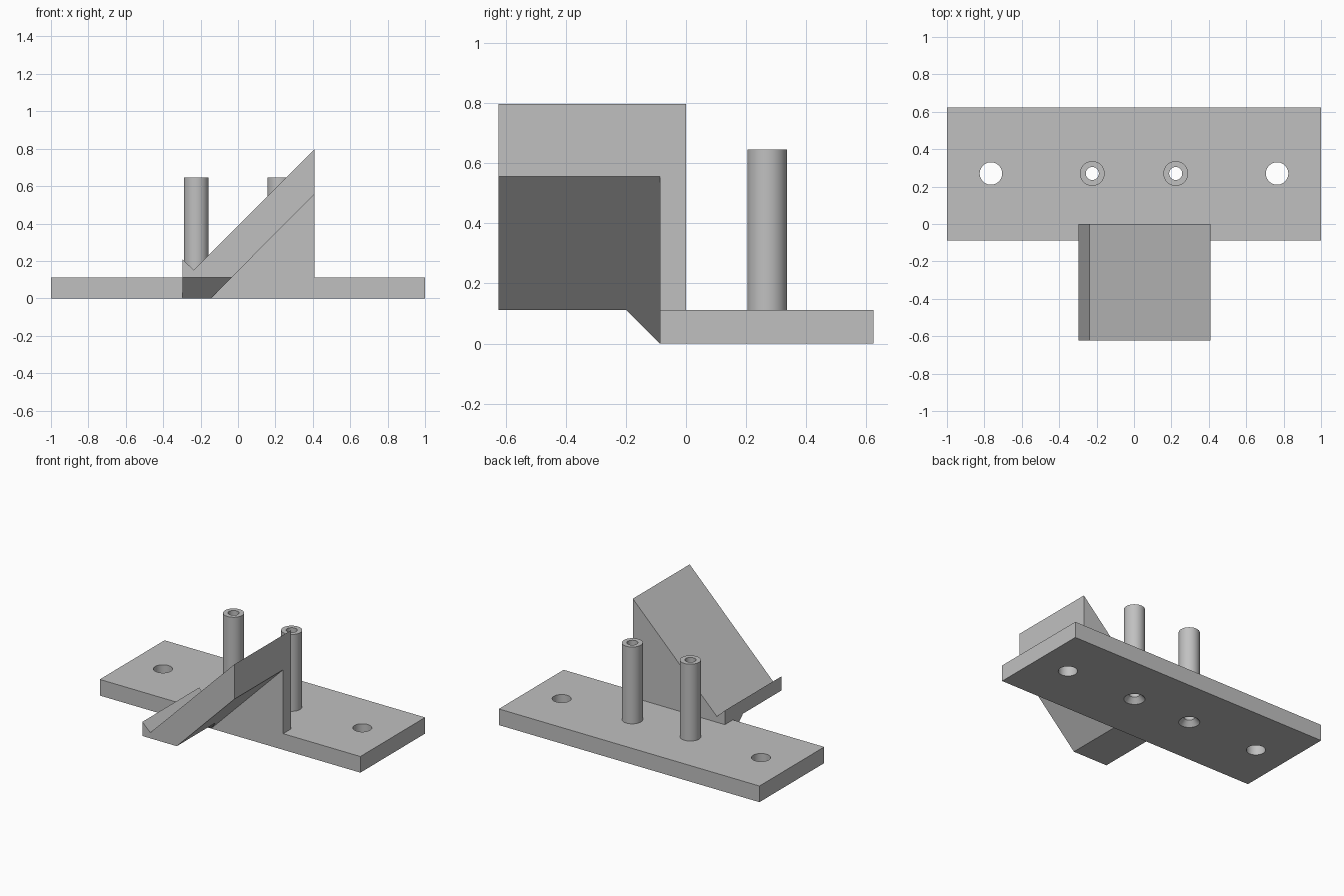
import bpy
import bmesh
import math
from mathutils import Vector

cube = bpy.data.objects.get("Cube")
if cube:
    bpy.data.objects.remove(cube, do_unlink=True)

grey = bpy.data.materials.new("light grey")
grey.use_nodes = True
COLOUR = (0.53, 0.53, 0.53, 1)
grey.diffuse_color = COLOUR
grey.node_tree.nodes["Principled BSDF"].inputs["Base Color"].default_value = COLOUR


def finish(name, bm):
    bmesh.ops.recalc_face_normals(bm, faces=bm.faces)
    mesh = bpy.data.meshes.new(name)
    bm.to_mesh(mesh)
    bm.free()
    mesh.materials.append(grey)
    obj = bpy.data.objects.new(name, mesh)
    bpy.context.collection.objects.link(obj)
    return obj


def prism(name, points, sweep):
    """Extrude a closed polygon along a vector."""
    bm = bmesh.new()
    face = bm.faces.new([bm.verts.new(p) for p in points])
    result = bmesh.ops.extrude_face_region(bm, geom=[face], use_keep_orig=True)
    verts = [g for g in result["geom"] if isinstance(g, bmesh.types.BMVert)]
    bmesh.ops.translate(bm, verts=verts, vec=Vector(sweep))
    return finish(name, bm)


def lathe(name, profile, x, y, closed=False, sides=48):
    """Revolve (radius, z) rings; closed joins the last ring to the first."""
    bm = bmesh.new()
    rings = []
    for r, z in profile:
        angles = [2 * math.pi * i / sides for i in range(sides)]
        rings.append([bm.verts.new((x + r * math.cos(a), y + r * math.sin(a), z))
                      for a in angles])
    pairs = list(zip(rings, rings[1:]))
    if closed:
        pairs.append((rings[-1], rings[0]))
    else:
        bm.faces.new(rings[0])
        bm.faces.new(rings[-1])
    for a, b in pairs:
        for i in range(sides):
            j = (i + 1) % sides
            bm.faces.new((a[i], a[j], b[j], b[i]))
    return finish(name, bm)


def activate(obj):
    bpy.ops.object.select_all(action="DESELECT")
    obj.select_set(True)
    bpy.context.view_layer.objects.active = obj


def cut(target, cutter):
    cutter.hide_render = True
    mod = target.modifiers.new("cut", "BOOLEAN")
    mod.operation = "DIFFERENCE"
    mod.solver = "EXACT"
    mod.object = cutter
    activate(target)
    bpy.ops.object.modifier_apply(modifier=mod.name)
    bpy.data.objects.remove(cutter, do_unlink=True)


def smooth(obj):
    activate(obj)
    bpy.ops.object.shade_smooth_by_angle(angle=math.radians(30))


FRONT, BACK, THICK = -0.087, 0.623, 0.112
HOLE_Y = 0.27
BORE, POST = 0.035, 0.066

# Base plate with mounting holes and countersunk bores
plate = prism("base_plate",
              [(-1, FRONT, 0), (1, FRONT, 0), (1, BACK, 0), (-1, BACK, 0)],
              (0, 0, THICK))
for side in (-1, 1):
    cut(plate, lathe("hole_cutter", [(0.06, -0.1), (0.06, 0.3)],
                     side * 0.765, HOLE_Y))
    cut(plate, lathe("bore_cutter",
                     [(POST, -0.1), (POST, 0), (BORE, 0.035), (BORE, 0.3)],
                     side * 0.223, HOLE_Y))
smooth(plate)

# Hollow posts
for side, label in ((-1, "right"), (1, "left")):
    post = lathe(label + "_post",
                 [(BORE, THICK), (POST, THICK), (POST, 0.645), (BORE, 0.645)],
                 side * 0.223, HOLE_Y, closed=True)
    smooth(post)

# Sloping rest with an upturned lip, trimmed below with a slanted gusset
rest_profile = [(-0.298, 0), (-0.145, 0), (0.408, 0.556), (0.408, 0.797),
                (-0.237, 0.152), (-0.298, 0.21)]
rest = prism("sloping_rest", [(x, -0.623, z) for x, z in rest_profile],
             (0, 0.623, 0))
trim = [(-0.8, -0.1), (-0.8, THICK), (FRONT - THICK, THICK), (FRONT + 0.1, -0.1)]
cut(rest, prism("trim_cutter", [(-0.6, y, z) for y, z in trim], (1.4, 0, 0)))

# Upright web carrying the rest
prism("support_web",
      [(x, FRONT, z) for x, z in ((-0.145, 0), (0.408, 0), (0.408, 0.556))],
      (0, -FRONT, 0))
